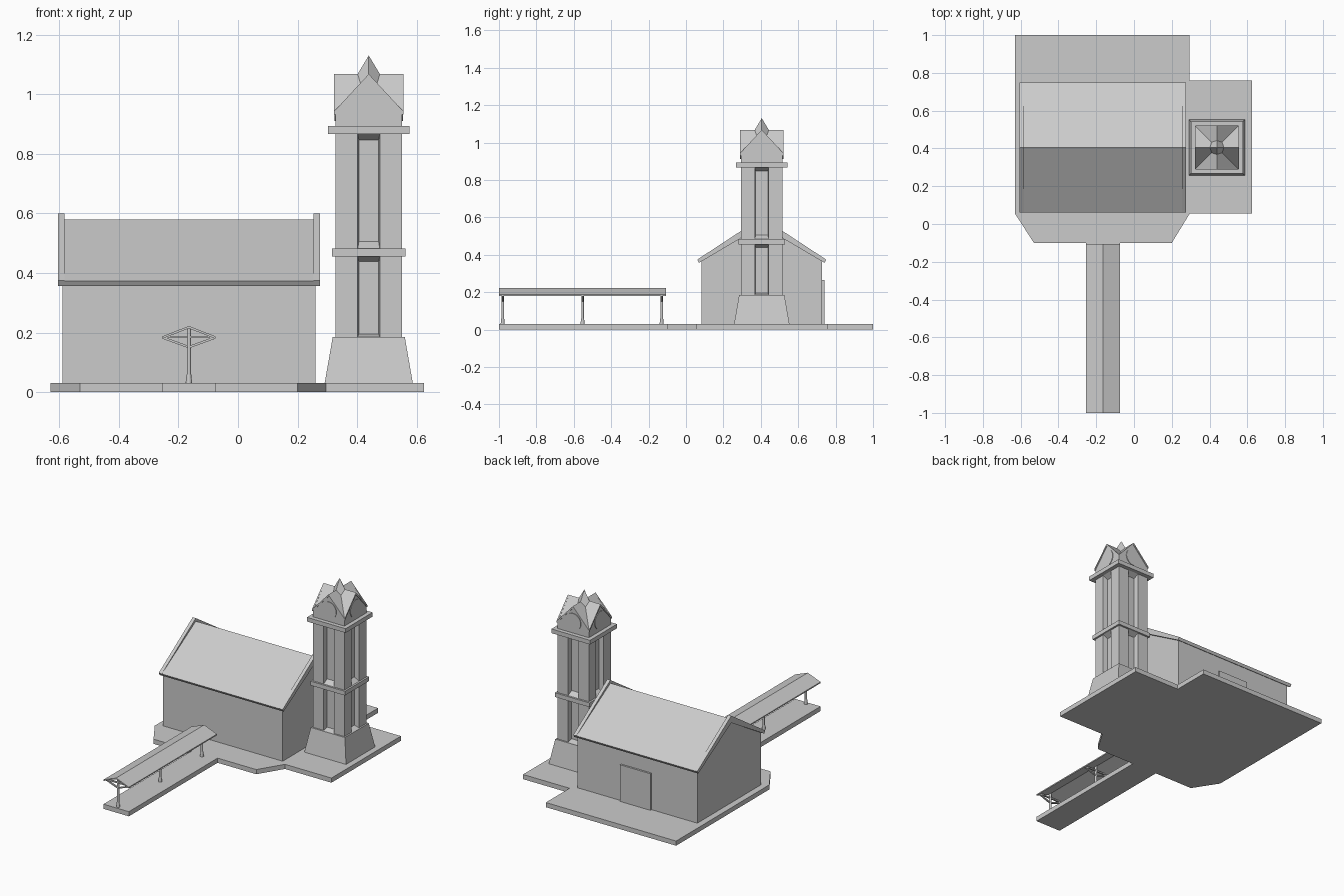
import bpy, bmesh, math
from mathutils import Matrix, Vector

old = bpy.data.objects.get("Cube")
if old:
    bpy.data.objects.remove(old, do_unlink=True)

grey = bpy.data.materials.new("plain_grey")
grey.use_nodes = True
grey.diffuse_color = (0.6, 0.6, 0.6, 1)
grey.node_tree.nodes["Principled BSDF"].inputs["Base Color"].default_value = (0.6, 0.6, 0.6, 1)


def finish(name, bm, loc=(0, 0, 0), turn=0):
    bmesh.ops.recalc_face_normals(bm, faces=bm.faces)
    bm.transform(Matrix.Translation(loc) @ Matrix.Rotation(turn, 4, "Z"))
    mesh = bpy.data.meshes.new(name)
    bm.to_mesh(mesh)
    bm.free()
    mesh.materials.append(grey)
    obj = bpy.data.objects.new(name, mesh)
    bpy.context.collection.objects.link(obj)
    return obj


def prism(name, outline, axis, lo, hi, loc=(0, 0, 0), turn=0):
    """Extrude a 2D outline along one axis."""
    place = {"x": lambda a, b, t: (t, a, b),
             "y": lambda a, b, t: (a, t, b),
             "z": lambda a, b, t: (a, b, t)}[axis]
    bm = bmesh.new()
    face = bm.faces.new([bm.verts.new(place(a, b, lo)) for a, b in outline])
    moved = bmesh.ops.extrude_face_region(bm, geom=[face], use_keep_orig=True)
    shift = Vector(place(0, 0, hi - lo))
    bmesh.ops.translate(bm, vec=shift, verts=[v for v in moved["geom"] if isinstance(v, bmesh.types.BMVert)])
    return finish(name, bm, loc, turn)


def box(name, x0, x1, y0, y1, z0, z1):
    return prism(name, [(x0, y0), (x1, y0), (x1, y1), (x0, y1)], "z", z0, z1)


def round_part(name, sides, r0, r1, z0, z1, loc, turn=0):
    bm = bmesh.new()
    bmesh.ops.create_cone(bm, cap_ends=True, segments=sides, radius1=r0, radius2=r1, depth=z1 - z0,
                          matrix=Matrix.Translation((0, 0, (z0 + z1) / 2)))
    return finish(name, bm, loc, turn)


def block(name, half0, half1, z0, z1, loc):
    """Square block, tapered when the two half widths differ."""
    k = math.sqrt(2)
    return round_part(name, 4, half0 * k, half1 * k, z0, z1, loc, math.pi / 4)


def chevron(half, apex, eave, drop):
    return [(-half, eave), (0, apex), (half, eave), (half, eave - drop), (0, apex - drop), (-half, eave - drop)]


# Paving
prism("paving", [(-0.63, 1), (0.295, 1), (0.295, 0.76), (0.625, 0.76), (0.625, 0.055),
                 (0.295, 0.055), (0.2, -0.1), (-0.53, -0.1), (-0.63, 0.055)], "z", 0, 0.03)
box("walkway", -0.255, -0.075, -1, -0.1, 0, 0.03)

# Hall with gabled roof, end copings and rear door
MID = 0.405
hall = (0, MID, 0)
prism("hall_walls", [(-0.323, 0.03), (0.323, 0.03), (0.323, 0.365), (0, 0.565), (-0.323, 0.365)],
      "x", -0.59, 0.26, hall)
prism("hall_roof", [(-0.345, 0.373), (0, 0.58), (0.345, 0.373), (0.335, 0.357), (0, 0.56), (-0.335, 0.357)],
      "x", -0.6, 0.27, hall)
for side, x0, x1 in (("right", -0.605, -0.583), ("left", 0.253, 0.275)):
    prism("roof_coping_" + side,
          [(-0.345, 0.374), (0, 0.6), (0.345, 0.374), (0.335, 0.357), (0, 0.555), (-0.335, 0.357)],
          "x", x0, x1, hall)
box("rear_door", -0.265, -0.05, 0.72, 0.74, 0.03, 0.265)

# Clock tower shaft: tapered base, core, corner piers and bands
tower = (0.439, MID, 0)
W, D, S = 0.111, 0.08, 0.037
block("tower_base", 0.148, 0.121, 0.03, 0.185, tower)
block("tower_core", D, D, 0.18, 0.87, tower)
block("tower_band_middle", 0.123, 0.123, 0.456, 0.483, tower)
block("tower_band_top", 0.137, 0.137, 0.867, 0.894, tower)
pier = [(W, W), (W, S), (D, S - 0.004), (S - 0.004, S - 0.004), (S - 0.004, D), (S, W)]
slopes = [(0.185, 0.195), (0.456, 0.438), (0.483, 0.505), (0.867, 0.847)]
EAVE, RIDGE = 0.945, 1.068
for i in range(4):
    turn = i * math.pi / 2
    prism("tower_pier", pier, "z", 0.18, 0.87, tower, turn)
    # Sloped sills and heads of the tall recesses
    for outer, inner in slopes:
        prism("recess_slope", [(-W, outer), (-D, inner), (-D, outer)], "x", -S, S, tower, turn)
    # Gable trim and clock face on each side of the head
    prism("gable_trim", chevron(W + 0.003, RIDGE, EAVE, 0.013), "y", -W - 0.005, -W + 0.004, tower, turn)
    bm = bmesh.new()
    bmesh.ops.create_cone(bm, cap_ends=True, segments=40, radius1=0.055, radius2=0.055, depth=0.006)
    bm.transform(Matrix.Translation((0, -W - 0.001, 0.966)) @ Matrix.Rotation(math.pi / 2, 4, "X"))
    finish("clock_face", bm, tower, turn)

# Cross-gabled tower head and its spire
gable = [(-W, 0.89), (W, 0.89), (W, EAVE), (0, RIDGE), (-W, EAVE)]
for axis in "xy":
    prism("tower_head_" + axis, gable, axis, -W, W, tower)
round_part("spire", 4, 0.06, 0, 1.03, 1.13, tower)

# Walkway canopy on three braced posts
CX = -0.165
prism("canopy_roof", chevron(0.09, 0.222, 0.187, 0.008), "y", -1, -0.107, (CX, 0, 0))
for y in (-0.98, -0.553, -0.13):
    spot = (CX, y, 0)
    round_part("canopy_post", 12, 0.007, 0.007, 0.03, 0.215, spot)
    round_part("post_foot", 12, 0.011, 0.008, 0.03, 0.06, spot)
    prism("canopy_brace", chevron(0.085, 0.155, 0.186, 0.008), "y", -0.005, 0.005, spot)
    box("canopy_tie", CX - 0.08, CX + 0.08, y - 0.005, y + 0.005, 0.181, 0.189)
